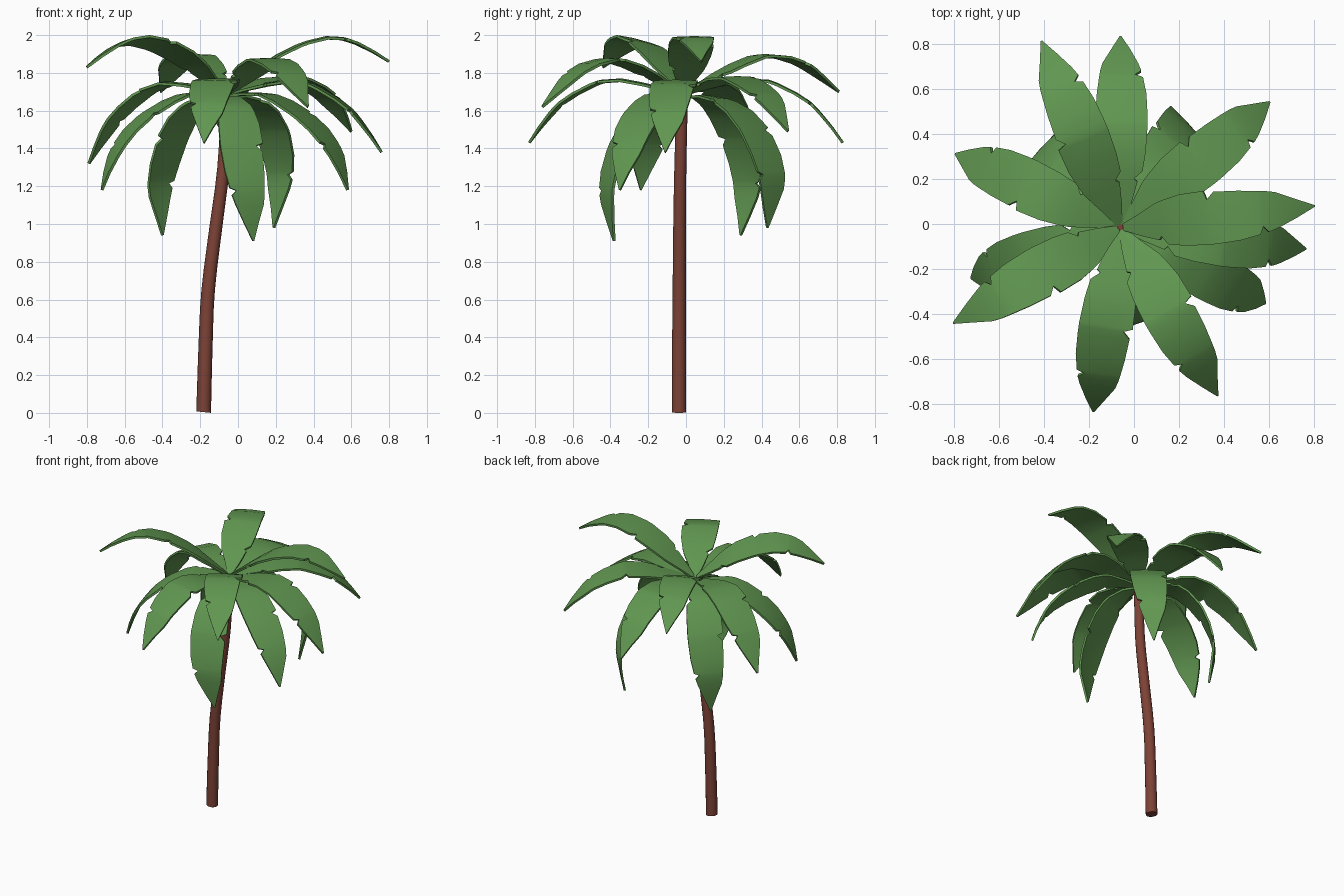
import bpy, bmesh, math
from mathutils import Vector, Matrix

if "Cube" in bpy.data.objects:
    bpy.data.objects.remove(bpy.data.objects["Cube"])


def material(name, rgb):
    m = bpy.data.materials.new(name)
    m.diffuse_color = (*rgb, 1)
    m.use_nodes = True
    m.node_tree.nodes["Principled BSDF"].inputs["Base Color"].default_value = m.diffuse_color
    return m


GREEN = material("leaf green", (0.118, 0.305, 0.081))
BROWN = material("bark brown", (0.205, 0.055, 0.037))


def finish(name, bm, mat, smooth=40):
    me = bpy.data.meshes.new(name)
    bm.to_mesh(me)
    bm.free()
    me.materials.append(mat)
    ob = bpy.data.objects.new(name, me)
    bpy.context.collection.objects.link(ob)
    bpy.ops.object.select_all(action='DESELECT')
    ob.select_set(True)
    bpy.context.view_layer.objects.active = ob
    bpy.ops.object.shade_smooth_by_angle(angle=math.radians(smooth))
    return ob


def spline(pts, n):
    """Catmull-Rom through pts, resampled finely."""
    p = [Vector(q) for q in pts]
    p = [2 * p[0] - p[1]] + p + [2 * p[-1] - p[-2]]
    out = []
    for i in range(1, len(p) - 2):
        a, b, c, d = p[i - 1:i + 3]
        for k in range(n):
            t = k / n
            out.append(0.5 * (2 * b + (c - a) * t + (2 * a - 5 * b + 4 * c - d) * t * t
                              + (3 * b - a - 3 * c + d) * t ** 3))
    return out + [p[-2]]


# Trunk: gently bent, tapering tube
path = spline([(-0.182, -0.037, 0.004), (-0.172, -0.037, 0.35), (-0.158, -0.036, 0.65),
               (-0.115, -0.034, 1.0), (-0.077, -0.03, 1.3), (-0.055, -0.02, 1.69)], 3)
bm = bmesh.new()
SIDES = 14
rings = []
for i, c in enumerate(path):
    r = 0.039 - 0.008 * i / (len(path) - 1)
    # the foot is cut square to the lean of the trunk
    tilt = 0.1 if i == 0 else 0
    rings.append([bm.verts.new(c + Vector((r * math.cos(a), r * math.sin(a), -tilt * r * math.cos(a))))
                  for a in (2 * math.pi * k / SIDES for k in range(SIDES))])
for a, b in zip(rings, rings[1:]):
    for k in range(SIDES):
        j = (k + 1) % SIDES
        bm.faces.new((a[k], a[j], b[j], b[k]))
bm.faces.new(rings[0][::-1])
bm.faces.new(rings[-1])
finish("trunk", bm, BROWN)

# Frond outline: (fraction of length, left width, right width), with torn notches
OUTLINE = [(0, .015, .015), (.1, .05, .048), (.2, .09, .075), (.215, .094, .06),
           (.25, .102, .098), (.34, .117, .112),
           (.46, .12, .12), (.475, .08, .12), (.51, .112, .12), (.62, .105, .115),
           (.71, .095, .10), (.725, .093, .065), (.75, .09, .092), (.80, .08, .078),
           (.90, .04, .042), (1, .003, .003)]

# Frond bends: (fraction of reach, height)
HIGH = [(0, 1.70), (.28, 1.88), (.48, 1.96), (.65, 1.985), (.82, 1.945), (1, 1.85)]
RAISED = [(0, 1.69), (.25, 1.805), (.5, 1.88), (.75, 1.825), (1, 1.65)]
MIDDLE = [(0, 1.69), (.28, 1.745), (.5, 1.755), (.75, 1.65), (.89, 1.53), (1, 1.40)]
LOW = [(0, 1.68), (.2, 1.69), (.41, 1.665), (.72, 1.53), (.91, 1.36), (1, 1.18)]
DROOP = [(0, 1.67), (.3, 1.67), (.65, 1.59), (.93, 1.42), (1.08, 1.2), (1, .94)]
BASE = Vector((-0.06, -0.015))


def frond(name, tip, bend, curl=0, twist=0, roll=0):
    d = Vector(tip[:2]) - BASE
    left = Vector((-d.y, d.x, 0)).normalized()
    d -= left.xy * curl          # aim beside the tip, then curl sideways to it
    start = BASE + d.normalized() * 0.015
    d = d - d.normalized() * 0.015
    dz = tip[2] - bend[-1][1]
    n = len(bend) - 1
    pts = spline([Vector((start.x + d.x * f, start.y + d.y * f, z + dz * f * f))
                  + left * curl * (i / n) ** 3 for i, (f, z) in enumerate(bend)], 10)
    dist = [0]
    for a, b in zip(pts, pts[1:]):
        dist.append(dist[-1] + (b - a).length)
    bm = bmesh.new()
    rows = []
    for t, wl, wr in OUTLINE:
        s = t * dist[-1]
        i = max(k for k in range(len(pts) - 1) if dist[k] <= s)
        p = pts[i].lerp(pts[i + 1], (s - dist[i]) / (dist[i + 1] - dist[i]))
        side = Matrix.Rotation(twist * t, 3, 'Z') @ left
        up = (pts[i + 1] - pts[i]).normalized().cross(side)
        side = (side + up * roll).normalized()
        rows.append([bm.verts.new(p + side * w - up * abs(w) * 0.04) for w in (wl, 0, -wr)])
    for a, b in zip(rows, rows[1:]):
        for k in (0, 1):
            bm.faces.new((a[k], a[k + 1], b[k + 1], b[k]))
    bm.normal_update()
    ob = finish(name, bm, GREEN, 60)
    # sharp rim so both broad sides shade cleanly
    mod = ob.modifiers.new("thickness", 'SOLIDIFY')
    mod.thickness = 0.014
    mod.offset = 0
    bpy.ops.object.modifier_apply(modifier=mod.name)
    bpy.ops.object.shade_smooth_by_angle(angle=math.radians(50))


# Crown: fronds given by tip position, bend, sideways curl, twist and roll
FRONDS = [
    ((.80, .08, 1.86), HIGH), ((-.80, -.44, 1.83), HIGH, 0, 0, .2),
    ((-.41, .81, 1.70), RAISED), ((.37, -.76, 1.62), RAISED),
    ((.60, .54, 1.49), MIDDLE), ((-.06, .83, 1.43), MIDDLE), ((-.79, .31, 1.32), MIDDLE),
    ((-.18, -.83, 1.43), MIDDLE), ((.76, -.11, 1.38), MIDDLE),
    ((.58, -.35, 1.18), LOW), ((-.72, -.24, 1.18), LOW),
    ((.19, .43, .98), DROOP, .03, -.4), ((-.40, .29, .94), DROOP, .03), ((.08, -.38, .91), DROOP, .07),
]
for n, spec in enumerate(FRONDS):
    frond(f"frond_{n + 1}", *spec)
